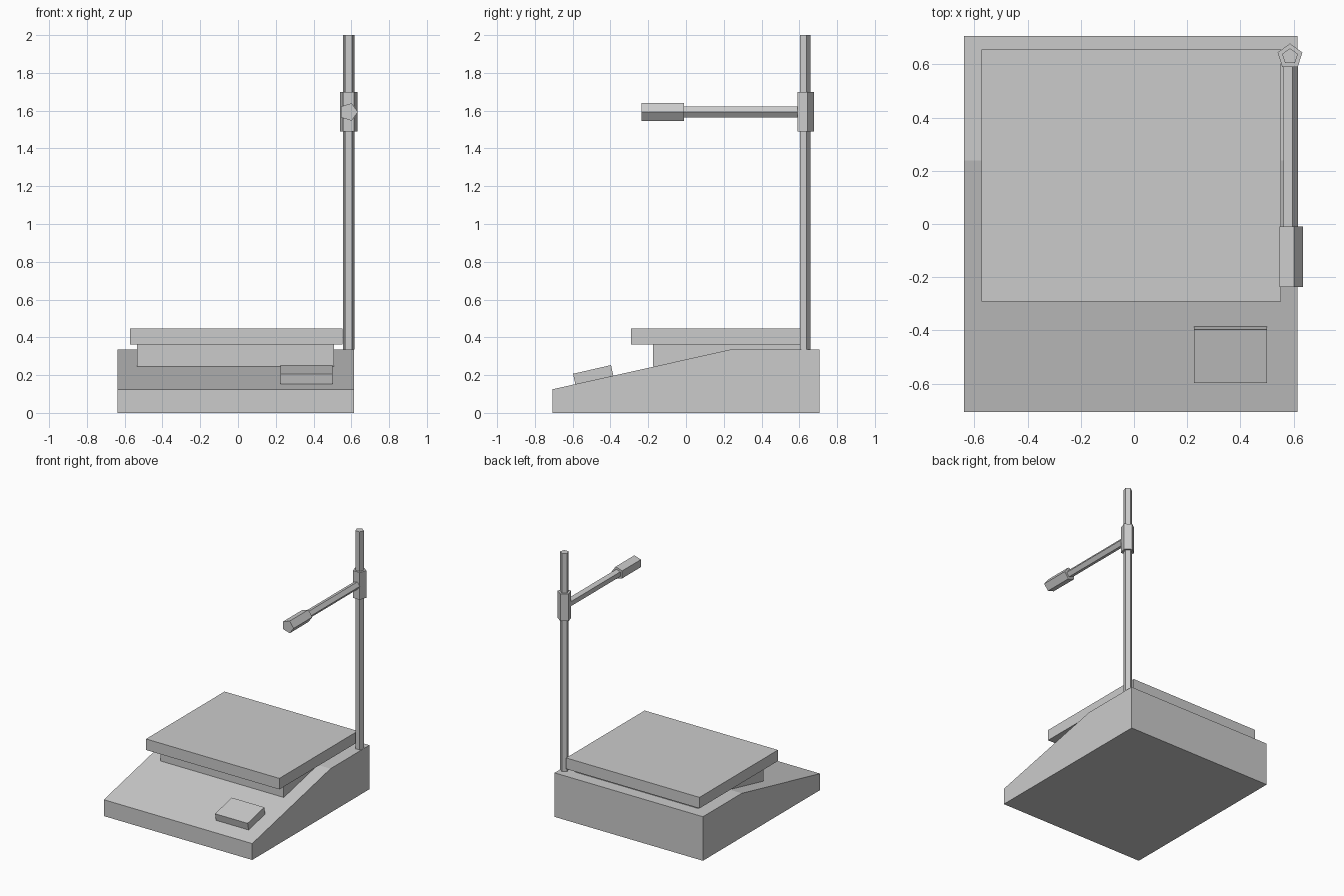
import bpy
from math import pi, sin, cos

if "Cube" in bpy.data.objects:
    bpy.data.objects.remove(bpy.data.objects["Cube"])


def add_mesh(name, verts, faces):
    mesh = bpy.data.meshes.new(name)
    mesh.from_pydata(verts, [], faces)
    obj = bpy.data.objects.new(name, mesh)
    bpy.context.collection.objects.link(obj)
    return obj


def prism(name, start, end):
    """Closed solid between two matching outlines."""
    n = len(start)
    sides = [(i, (i + 1) % n, (i + 1) % n + n, i + n) for i in range(n)]
    caps = [tuple(reversed(range(n))), tuple(range(n, 2 * n))]
    return add_mesh(name, start + end, sides + caps)


def side_profile(name, x0, x1, outline):
    """Extrude a (y, z) outline across x."""
    return prism(name, [(x0, y, z) for y, z in outline],
                 [(x1, y, z) for y, z in outline])


def box(name, x0, x1, y0, y1, z0, z1):
    return side_profile(name, x0, x1, [(y0, z0), (y1, z0), (y1, z1), (y0, z1)])


def upright(name, r, z0, z1):
    """Five-sided vertical bar, one corner pointing back."""
    pts = [(PX + r * cos(pi / 2 + i * 2 * pi / 5),
            PY + r * sin(pi / 2 + i * 2 * pi / 5)) for i in range(5)]
    return prism(name, [(x, y, z0) for x, y in pts], [(x, y, z1) for x, y in pts])


def reach(name, r, y0, y1):
    """Five-sided bar along y, one corner pointing right."""
    pts = [(PX + r * cos(i * 2 * pi / 5),
            ARM_Z + r * sin(i * 2 * pi / 5)) for i in range(5)]
    # outline runs anticlockwise seen from the front, so go from back to front
    return prism(name, [(x, y1, z) for x, z in pts], [(x, y0, z) for x, z in pts])


PX, PY, ARM_Z = 0.586, 0.629, 1.593

# Wedge-shaped body
side_profile("base", -0.638, 0.615,
             [(-0.707, 0), (0.707, 0), (0.707, 0.336), (0.238, 0.336), (-0.707, 0.125)])

# Raised platform and its support
box("platform_support", -0.534, 0.508, -0.174, 0.615, 0.245, 0.363)
box("platform", -0.573, 0.553, -0.291, 0.656, 0.363, 0.447)

# Tilted button on the slope
side_profile("button", 0.225, 0.5,
             [(-0.586, 0.152), (-0.385, 0.197), (-0.397, 0.253), (-0.598, 0.207)])

# Column with collar, arm and head
upright("column", 0.031, 0.336, 2.0)
upright("collar", 0.049, 1.49, 1.698)
reach("arm", 0.03, -0.01, PY)
reach("arm_head", 0.049, -0.236, -0.01)
